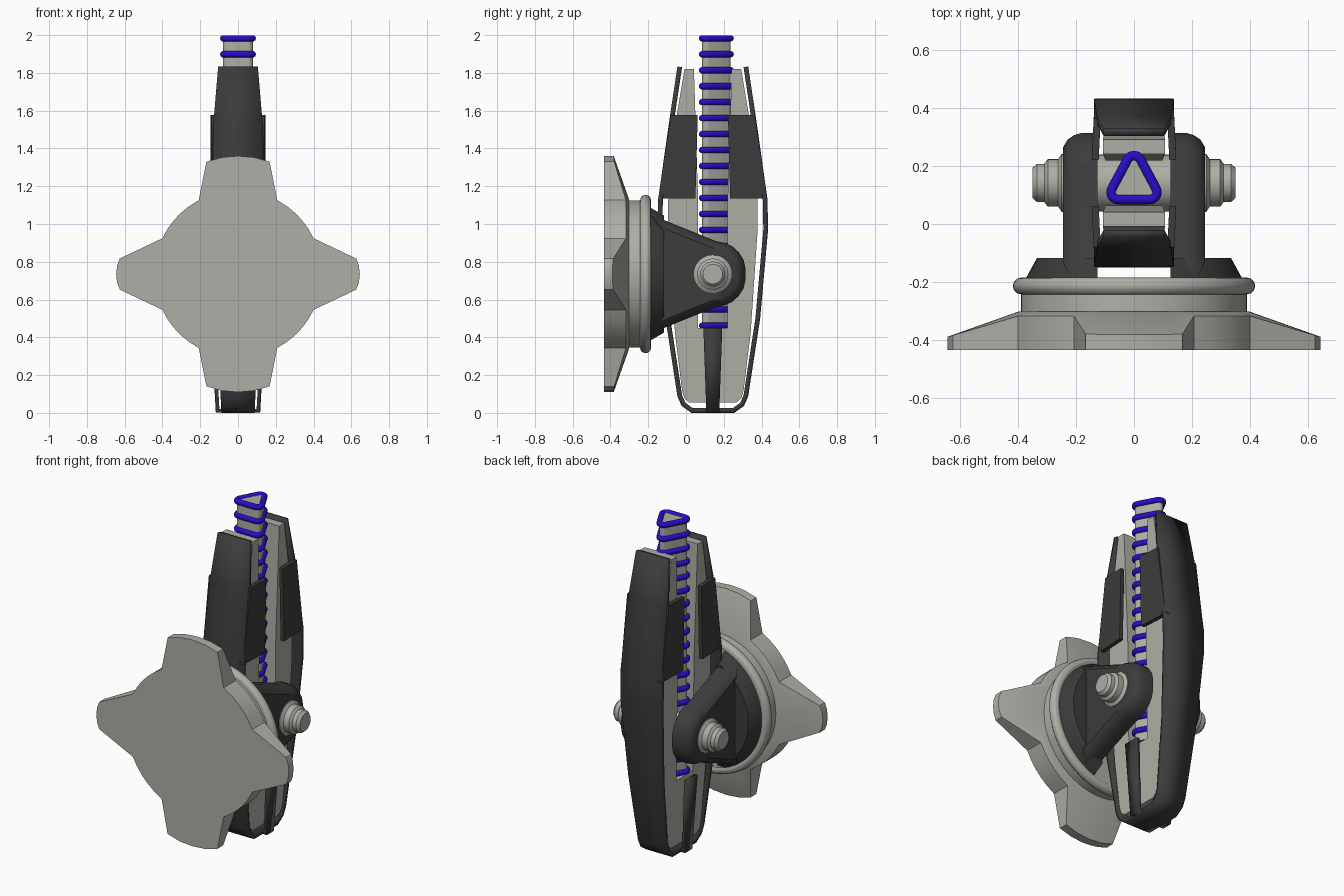
import bpy, bmesh
from math import sin, cos, pi, acos, radians, hypot

if "Cube" in bpy.data.objects:
    bpy.data.objects.remove(bpy.data.objects["Cube"])

CY, CZ = 0.142, 0.735          # pivot axis position


def material(name, rgb):
    m = bpy.data.materials.new(name)
    m.diffuse_color = (*rgb, 1)
    m.use_nodes = True
    m.node_tree.nodes["Principled BSDF"].inputs["Base Color"].default_value = m.diffuse_color
    return m


DARK = material("dark_grey", (0.045, 0.045, 0.045))
BLUE = material("blue", (0.02, 0.004, 0.6))
PALE = material("pale_grey", (0.42, 0.43, 0.38))


def make(name, verts, faces, mat, angle=30):
    me = bpy.data.meshes.new(name)
    me.from_pydata(verts, [], faces)
    bm = bmesh.new()
    bm.from_mesh(me)
    bmesh.ops.recalc_face_normals(bm, faces=bm.faces)
    bm.to_mesh(me)
    bm.free()
    ob = bpy.data.objects.new(name, me)
    bpy.context.collection.objects.link(ob)
    me.materials.append(mat)
    bpy.ops.object.select_all(action='DESELECT')
    ob.select_set(True)
    bpy.context.view_layer.objects.active = ob
    bpy.ops.object.shade_smooth_by_angle(angle=radians(angle))
    return ob


def loft(name, rings, mat, closed=False, angle=30):
    n, k = len(rings[0]), len(rings)
    verts = [p for r in rings for p in r]
    faces = []
    for j in range(k if closed else k - 1):
        a, b = j * n, (j + 1) % k * n
        faces += [(a + i, a + (i + 1) % n, b + (i + 1) % n, b + i) for i in range(n)]
    if not closed:
        faces += [tuple(range(n)), tuple(range((k - 1) * n, k * n))]
    return make(name, verts, faces, mat, angle)


def lathe(name, profile, axis, mat, closed=False, n=48):
    """Profile of (radius, position along axis), turned about x or y."""
    rings = []
    for r, t in profile:
        c = [(r * cos(2 * pi * i / n), r * sin(2 * pi * i / n)) for i in range(n)]
        rings.append([(t, CY + u, CZ + v) if axis == 'x' else (u, t, CZ + v) for u, v in c])
    return loft(name, rings, mat, closed)


def strip(name, pairs, thickness, mat):
    """Bent band through pairs of edge points, given thickness."""
    verts = [p for pair in pairs for p in pair]
    faces = [(2 * i, 2 * i + 1, 2 * i + 3, 2 * i + 2) for i in range(len(pairs) - 1)]
    ob = make(name, verts, faces, mat, 25)
    s = ob.modifiers.new("thickness", 'SOLIDIFY')
    s.thickness, s.offset, s.use_even_offset = thickness, 0, True
    return ob


def mirror(ob):
    ob.modifiers.new("mirror", 'MIRROR').use_axis = (True, False, False)
    return ob


# Four-lobed base plate
quad = [(0.645, 0), (0.64, 0.045), (0.626, 0.082)]
quad += [(0.443 * cos(radians(a)), 0.443 * sin(radians(a))) for a in (25.3, 33, 40, 47, 54, 62)]
quad += [(0.167, 0.595), (0.085, 0.618), (0, 0.625)]
half = quad + [(-x, z) for x, z in quad[-2::-1]]
outline = half + [(x, -z) for x, z in half[-2:0:-1]]


def plate_ring(depth, radius=None):
    pts = []
    for x, z in outline:
        r = hypot(x, z)
        k = radius / r if radius else 1
        y = depth if depth is not None else -0.318 - 0.064 * (r - 0.443) / 0.18
        pts.append((x * k, y, CZ + z * k))
    return pts


loft("base_plate", [plate_ring(-0.435), plate_ring(None), plate_ring(-0.303, 0.40)], PALE, angle=20)

# Turntable drum and rounded ring
lathe("turntable", [(0.39, -0.31), (0.39, -0.235), (0.385, -0.19)], 'y', PALE, n=64)
lathe("turntable_ring", [(0.39 + 0.029 * cos(i * pi / 6), -0.214 + 0.029 * sin(i * pi / 6))
                         for i in range(12)], 'y', PALE, closed=True, n=64)

# Bracket feet: slices of a cone left and right of a central gap
foot = []
for r, y in ((0.377, -0.21), (0.375, -0.19), (0.335, -0.117)):
    a = acos(0.127 / r)
    foot.append([(r * cos(a * t / 12), y, CZ + r * sin(a * t / 12)) for t in range(-12, 13)])
mirror(loft("bracket_foot", foot, DARK))

# Bracket arms with rounded outer rim
edge = [(-0.19, 0.318), (-0.12, 0.287), (0.16, 0.174), (0.205, 0.165), (0.245, 0.147),
        (0.28, 0.115), (0.305, 0.075), (0.315, 0.03)]
edge += [(y, -z) for y, z in reversed(edge)]
mirror(loft("bracket_arm", [[(x, 0.08 + (y - 0.08) * k, CZ + z * k) for y, z in edge]
                            for x, k in ((0.127, 1), (0.18, 1), (0.205, 0.97), (0.23, 0.9), (0.245, 0.79))],
            DARK, angle=35))

# Pivot pin ends and central barrel
mirror(lathe("pivot_pin", [(0.1, 0.2), (0.1, 0.25), (0.082, 0.262), (0.082, 0.298), (0.066, 0.31),
                           (0.066, 0.335), (0.052, 0.351)], 'x', PALE, n=32))
lathe("pivot_barrel", [(0.098, -0.127), (0.098, 0.127)], 'x', PALE, n=32)

# Grey inner body, slotted for the screw
body = [(0.0, 0.45), (0.078, 0.45), (0.078, 1.13), (0.1, 1.82), (0.15, 1.82), (0.195, 1.55), (0.236, 1.13),
        (0.236, 0.95), (0.2, 0.42), (0.163, 0.12), (0.152, 0.08), (0.125, 0.055)]
body += [(-y, z) for y, z in body[:0:-1]]
loft("inner_body", [[(s * (0.085 + 0.012 * z), CY + y, z) for y, z in body] for s in (-1, 1)], PALE)

# Dark outer shell, one band running down the front, under and up the back
side = [(0.175, 1.832, 0.105), (0.216, 1.56, 0.128), (0.277, 1.13, 0.138), (0.28, 0.97, 0.136),
        (0.238, 0.5, 0.113), (0.175, 0.09, 0.092), (0.155, 0.045, 0.09), (0.11, 0.013, 0.088)]
path = side + [(-y, z, w) for y, z, w in reversed(side)]
strip("outer_shell", [((-w, CY + y, z), (w, CY + y, z)) for y, z, w in path], 0.025, DARK)

# Four side cheeks of the shell
for label, s in (("front", -1), ("back", 1)):
    cheek = [(0.08, 1.578), (0.222, 1.578), (0.289, 1.135), (0.092, 1.135)]
    mirror(loft(label + "_cheek", [[(x - 0.05 * max(0, y - 0.09), CY + s * y, z) for y, z in cheek]
                                   for x in (0.122, 0.146)], DARK))

# Narrow strap under the body and up both sides
strap = [(0.132, 0.45, 0.05), (0.108, 0.012, 0.034)]
strap += [(-x, z, w) for x, z, w in reversed(strap)]
strip("side_strap", [((x, CY - w, z), (x, CY + w, z)) for x, z, w in strap], 0.02, DARK)

# Rounded triangular screw with stacked blue thread rings
tri = []
for cx, cy, a0 in ((0, 0.211, 90), (-0.054, 0.11, 210), (0.054, 0.11, 330)):
    for d in range(-60, 61, 20):
        a = radians(a0 + d)
        tri.append((cx + 0.025 * cos(a), cy + 0.025 * sin(a), cos(a), sin(a)))
loft("screw_shaft", [[(x, y, z) for x, y, _, _ in tri] for z in (0.44, 1.988)], PALE)
R = 0.017
thread = loft("thread_ring", [[(x + R * cos(t * pi / 5) * u, y + R * cos(t * pi / 5) * v,
                                0.462 + R * sin(t * pi / 5)) for x, y, u, v in tri]
                              for t in range(10)], BLUE, closed=True, angle=50)
arr = thread.modifiers.new("stack", 'ARRAY')
arr.count = 19
arr.use_relative_offset, arr.use_constant_offset = False, True
arr.constant_offset_displace = (0, 0, 0.0845)
